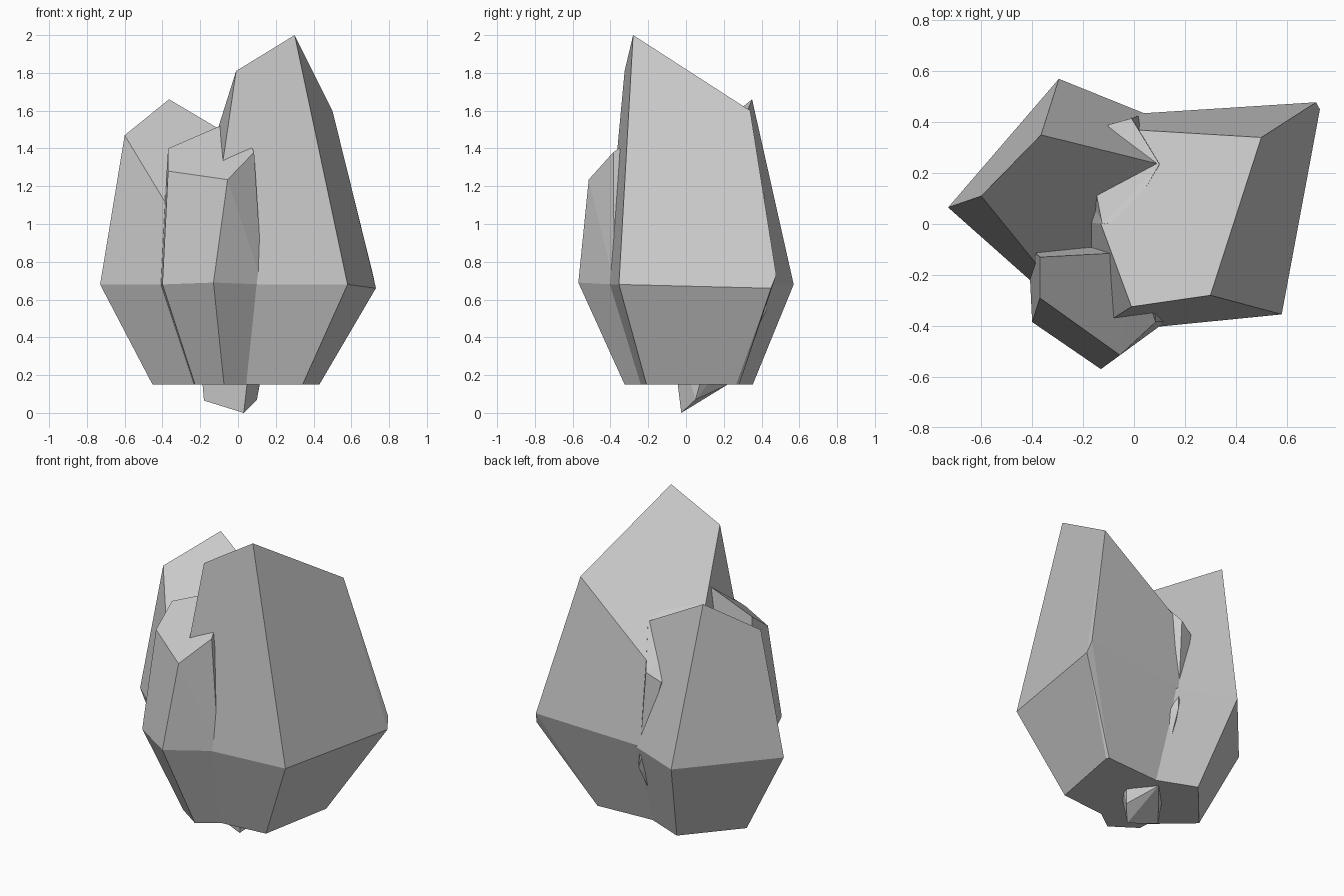
import bpy, bmesh


def crystal(name, mid, top, base=None, shrink=0.59):
    """Faceted stone: base ring (tapered from the mid ring), mid ring, slanted top."""
    if base is None:
        base = [(x * shrink, y * shrink, 0.15) for x, y, z in mid]
    bm = bmesh.new()
    for p in base + mid + top:
        bm.verts.new(p)
    res = bmesh.ops.convex_hull(bm, input=bm.verts[:])
    loose = [v for v in bm.verts if not v.link_faces]
    bmesh.ops.delete(bm, geom=loose, context='VERTS')
    bmesh.ops.dissolve_limit(bm, angle_limit=0.03, verts=bm.verts[:], edges=bm.edges[:])
    bmesh.ops.recalc_face_normals(bm, faces=bm.faces[:])
    me = bpy.data.meshes.new(name)
    bm.to_mesh(me)
    bm.free()
    ob = bpy.data.objects.new(name, me)
    bpy.context.collection.objects.link(ob)
    return ob


# tallest stone, on the right
crystal("tall_stone",
        [(-0.175, -0.43, 0.68), (0.58, -0.355, 0.68), (0.73, 0.45, 0.66),
         (0.715, 0.478, 0.73), (-0.2, 0.42, 0.68), (-0.26, 0.02, 0.68)],
        [(-0.01, -0.325, 1.81), (0.30, -0.28, 2.0), (0.50, 0.34, 1.6),
         (-0.05, 0.373, 1.155), (-0.13, 0.0, 1.43)])

# medium stone, back left
crystal("left_stone",
        [(-0.73, 0.065, 0.68), (-0.33, -0.29, 0.68), (0.15, 0.0, 0.68),
         (0.2, 0.37, 0.68), (-0.295, 0.57, 0.68)],
        [(-0.60, 0.11, 1.47), (-0.365, 0.35, 1.66), (0.10, 0.235, 1.385),
         (-0.1, -0.12, 1.06), (-0.34, -0.21, 1.04)], shrink=0.62)

# small stone, front left
crystal("front_stone",
        [(-0.40, -0.385, 0.68), (-0.13, -0.57, 0.69), (0.13, -0.38, 0.68),
         (0.1, -0.05, 0.68), (-0.415, -0.08, 0.68)],
        [(-0.37, -0.29, 1.28), (-0.055, -0.515, 1.235), (0.085, -0.385, 1.38),
         (0.0, -0.11, 1.56), (-0.37, -0.13, 1.40)], shrink=0.57)

# inner stone, showing underneath and in the gaps
crystal("core_stone",
        [(-0.23, -0.06, 0.62), (0.1, -0.1, 0.6), (0.2, 0.2, 0.6), (0.03, 0.43, 0.55)],
        [(-0.125, 0.0, 1.44), (-0.03, 0.015, 1.48), (0.10, 0.235, 1.40),
         (-0.01, 0.415, 1.16), (-0.1, 0.39, 1.11), (-0.15, 0.13, 1.31)],
        [(0.03, -0.025, 0.0), (-0.18, 0.0, 0.065), (0.1, 0.05, 0.07), (0.0, 0.22, 0.15)])
